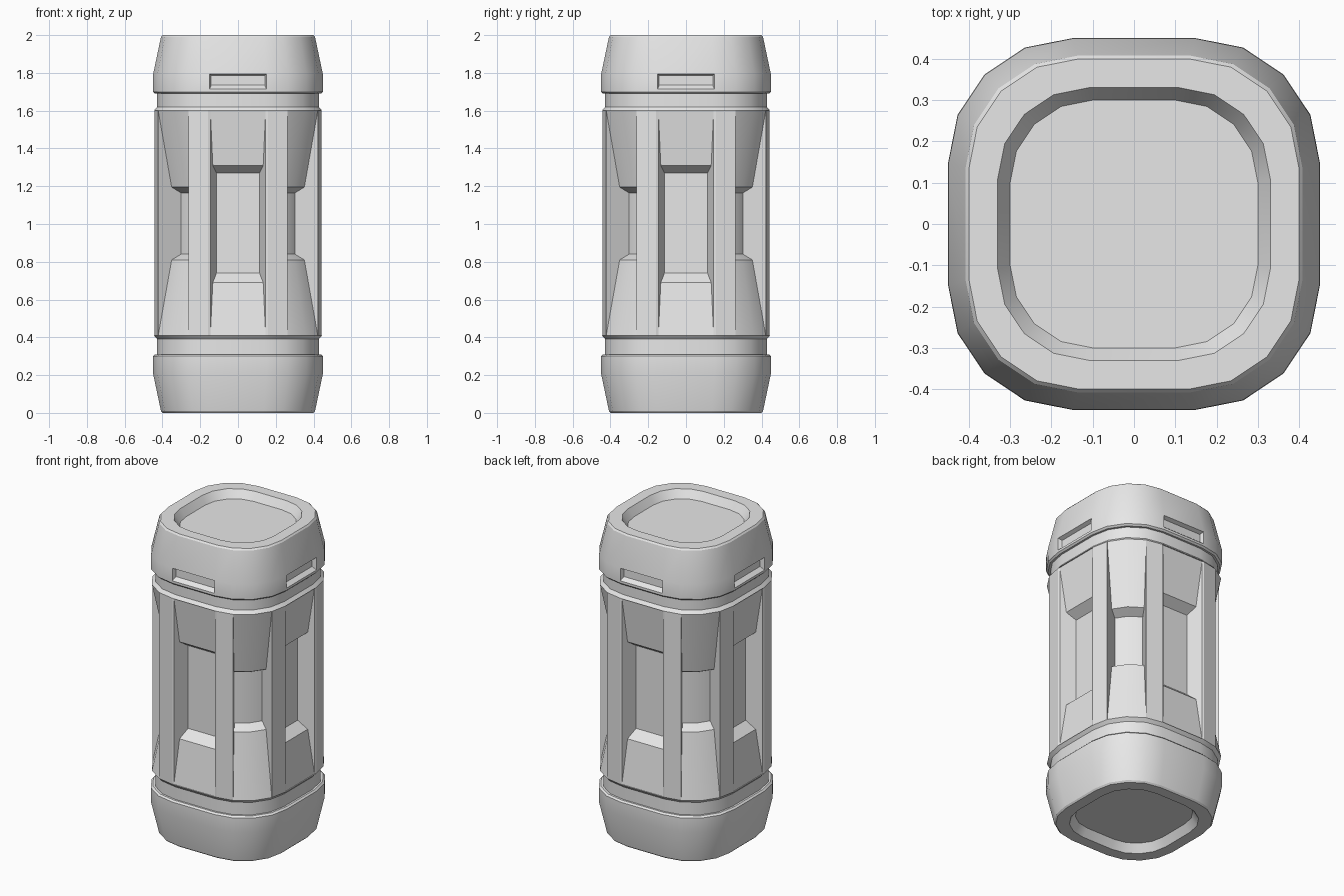
import bpy, bmesh, math
from mathutils import Vector

cube = bpy.data.objects.get("Cube")
if cube:
    bpy.data.objects.remove(cube)

grey = bpy.data.materials.new("light_grey")
grey.use_nodes = True
COLOUR = (0.8, 0.8, 0.8, 1)
grey.diffuse_color = COLOUR
grey.node_tree.nodes["Principled BSDF"].inputs["Base Color"].default_value = COLOUR

# Unit rounded square: four corners of five points each
RING = []
for quarter in range(4):
    centre = Vector((1, 1)) / 3
    for step in range(5):
        a = math.radians(22.5 * step)
        p = centre + Vector((math.cos(a), math.sin(a))) * 2 / 3
        for _ in range(quarter):
            p = Vector((-p.y, p.x))
        RING.append(p)
COUNT = len(RING)
# Edge kinds within each quarter, the last one being the flat side
KINDS = ["rib_after_flat", "corner", "corner", "rib_before_flat", "flat"]


def at(p, zh):
    """Place a ring direction at height z and half width h."""
    return (p.x * zh[1], p.y * zh[1], zh[0])


def face(bm, points):
    unique = []
    for co in points:
        if all((Vector(co) - Vector(u)).length > 1e-5 for u in unique):
            unique.append(co)
    if len(unique) > 2:
        bm.faces.new([bm.verts.new(co) for co in unique])


def sheet(bm, a, prof_a, b, prof_b=None):
    prof_b = prof_b or prof_a
    for k in range(len(prof_a) - 1):
        face(bm, [at(a, prof_a[k]), at(b, prof_b[k]),
                  at(b, prof_b[k + 1]), at(a, prof_a[k + 1])])


def wall(bm, p, profile):
    """Side wall filling the outline of a pocket."""
    face(bm, [at(p, zh) for zh in profile])


def disc(bm, zh):
    face(bm, [at(p, zh) for p in RING])


def edges():
    for i in range(COUNT):
        yield RING[i], RING[(i + 1) % COUNT], KINDS[i % 5]


def loft(bm, profile):
    for a, b, _ in edges():
        sheet(bm, a, profile, b)


def finish(bm, name):
    bmesh.ops.remove_doubles(bm, verts=bm.verts, dist=1e-4)
    bmesh.ops.recalc_face_normals(bm, faces=bm.faces)
    mesh = bpy.data.meshes.new(name)
    bm.to_mesh(mesh)
    bm.free()
    mesh.materials.append(grey)
    obj = bpy.data.objects.new(name, mesh)
    bpy.context.collection.objects.link(obj)
    bpy.ops.object.select_all(action='DESELECT')
    obj.select_set(True)
    bpy.context.view_layer.objects.active = obj
    bpy.ops.object.shade_smooth_by_angle(angle=math.radians(25))


# Bottom cap with a recessed underside
bm = bmesh.new()
base = [(0.05, 0.30), (0, 0.33), (0, 0.40), (0.01, 0.408), (0.21, 0.45),
        (0.30, 0.45), (0.31, 0.44), (0.31, 0.42)]
loft(bm, base)
disc(bm, base[0])
disc(bm, base[-1])
finish(bm, "bottom_cap")

# Top cap with a recessed lid and a slot in each flat side
bm = bmesh.new()
skirt = [(1.69, 0.42), (1.69, 0.44), (1.70, 0.45), (1.715, 0.45)]
lid = [(1.795, 0.449), (1.99, 0.408), (2, 0.40), (2, 0.33), (1.95, 0.30)]
slot = [skirt[-1], (1.735, 0.425), (1.785, 0.425), lid[0]]
loft(bm, skirt)
loft(bm, lid)
for a, b, kind in edges():
    if kind == "flat":
        sheet(bm, a, slot, b)
        wall(bm, a, slot)
        wall(bm, b, slot)
    else:
        sheet(bm, a, [skirt[-1], lid[0]], b)
disc(bm, skirt[0])
disc(bm, lid[-1])
finish(bm, "top_cap")

# Ribbed body with deep ramped pockets between the ribs
bm = bmesh.new()
LOW, HIGH, OUT, EDGE = 0.41, 1.60, 0.445, 0.439
neck_low = [(0.30, 0.428), (0.39, 0.428), (LOW, OUT)]
neck_high = [(HIGH, OUT), (1.62, 0.428), (1.70, 0.428)]
flat_pocket = [(LOW, EDGE), (0.69, 0.40), (0.74, 0.342),
               (1.27, 0.342), (1.31, 0.40), (HIGH, EDGE)]
corner_pocket = [(LOW, OUT), (0.81, 0.37), (0.84, 0.318),
                 (1.165, 0.318), (1.195, 0.37), (HIGH, OUT)]
rib = [(LOW, OUT), (LOW, OUT), (HIGH, OUT), (HIGH, OUT)]
bevel = [(LOW, OUT), (LOW, EDGE), (HIGH, EDGE), (HIGH, OUT)]
loft(bm, neck_low)
loft(bm, neck_high)
for a, b, kind in edges():
    if kind == "flat":
        sheet(bm, a, [(LOW, OUT)] + flat_pocket + [(HIGH, OUT)], b)
        wall(bm, a, flat_pocket)
        wall(bm, b, flat_pocket)
    elif kind == "corner":
        sheet(bm, a, corner_pocket, b)
    else:
        near, far = (b, a) if kind == "rib_before_flat" else (a, b)
        crease = near.lerp(far, 0.09)
        sheet(bm, near, bevel, crease, rib)
        sheet(bm, crease, rib, far)
        wall(bm, far, corner_pocket)
disc(bm, neck_low[0])
disc(bm, neck_high[-1])
finish(bm, "ribbed_body")
